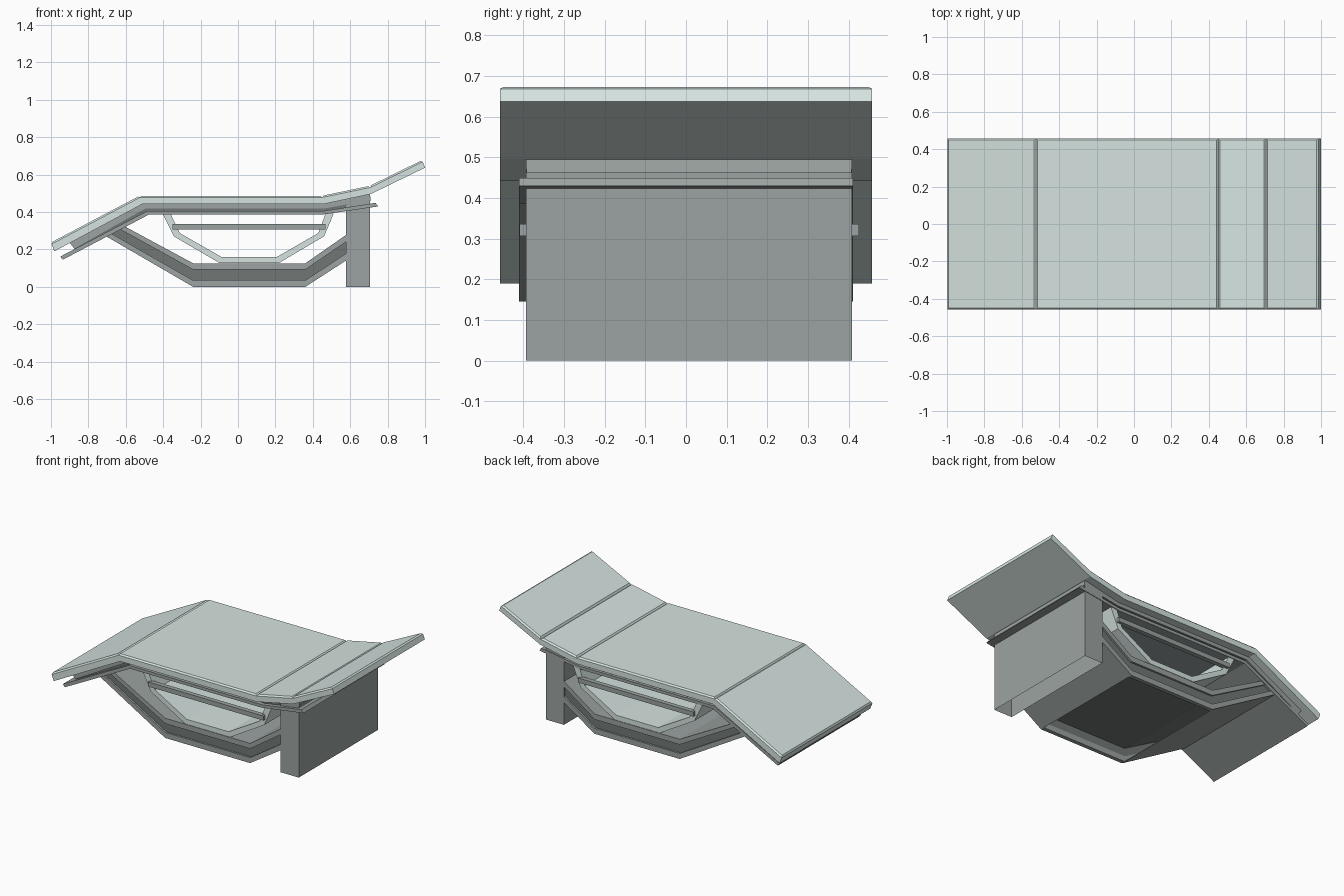
import bpy, bmesh

if "Cube" in bpy.data.objects:
    bpy.data.objects.remove(bpy.data.objects["Cube"])


def material(name, rgb):
    m = bpy.data.materials.new(name)
    m.diffuse_color = (*rgb, 1)
    m.use_nodes = True
    m.node_tree.nodes["Principled BSDF"].inputs["Base Color"].default_value = m.diffuse_color
    return m


PALE = material("pale_grey_green", (0.67, 0.775, 0.75))
GREY = material("mid_grey", (0.33, 0.37, 0.36))
DARK = material("dark_grey", (0.165, 0.187, 0.182))


def strip(name, lower, upper, y0, y1, mat, t0=0.0, t1=1.0, bevel=0.0):
    """Solid band between two (x, z) paths, taking fraction t0..t1 of the height."""
    bm = bmesh.new()
    secs = []
    for (xa, za), (xb, zb) in zip(lower, upper):
        def pt(y, t):
            return bm.verts.new((xa + (xb - xa) * t, y, za + (zb - za) * t))
        secs.append([pt(y0, t0), pt(y1, t0), pt(y1, t1), pt(y0, t1)])
    for a, b in zip(secs, secs[1:]):
        for i in range(4):
            j = (i + 1) % 4
            bm.faces.new((a[i], a[j], b[j], b[i]))
    bm.faces.new(secs[0])
    bm.faces.new(secs[-1])
    bmesh.ops.recalc_face_normals(bm, faces=bm.faces[:])
    if bevel:
        top = {v for s in secs for v in s[2:]}
        edges = [e for e in bm.edges if all(v in top for v in e.verts)]
        bmesh.ops.bevel(bm, geom=edges, offset=bevel, segments=1, affect='EDGES')
    me = bpy.data.meshes.new(name)
    bm.to_mesh(me)
    bm.free()
    me.materials.append(mat)
    ob = bpy.data.objects.new(name, me)
    bpy.context.collection.objects.link(ob)
    return ob


def box(name, x0, x1, y0, y1, z0, z1, mat):
    return strip(name, [(x0, z0), (x1, z0)], [(x0, z1), (x1, z1)], y0, y1, mat)


# Top slab: four panels with bevelled upper edges
SLAB_LO = [(-0.982, 0.19), (-0.512, 0.442), (0.455, 0.442), (0.71, 0.496), (1.0, 0.637)]
SLAB_UP = [(-1.0, 0.237), (-0.526, 0.487), (0.45, 0.487), (0.705, 0.54), (0.984, 0.677)]
for i, part in enumerate(("foot", "seat", "back", "head")):
    strip("slab_panel_" + part, SLAB_LO[i:i + 2], SLAB_UP[i:i + 2],
          -0.458, 0.458, PALE, bevel=0.009)

# Layers under the slab: upper layer, recessed groove, lower plate
strip("under_layer",
      [(-0.875, 0.205), (-0.495, 0.419), (0.46, 0.419), (0.71, 0.462)],
      [(-0.9, 0.236), (-0.512, 0.442), (0.455, 0.442), (0.705, 0.496)],
      -0.392, 0.407, GREY)
strip("under_groove",
      [(-0.87, 0.195), (-0.485, 0.404), (0.46, 0.404), (0.70, 0.438)],
      [(-0.875, 0.206), (-0.495, 0.419), (0.46, 0.419), (0.70, 0.46)],
      -0.385, 0.395, DARK)
strip("under_plate",
      [(-0.937, 0.145), (-0.475, 0.387), (0.455, 0.387), (0.75, 0.43)],
      [(-0.95, 0.162), (-0.485, 0.406), (0.46, 0.406), (0.735, 0.449)],
      -0.411, 0.411, GREY)

# Block leg, open at the bottom
leg = box("block_leg", 0.577, 0.705, -0.393, 0.408, 0, 0.495, GREY)
bm = bmesh.new()
bm.from_mesh(leg.data)
bmesh.ops.delete(bm, geom=[f for f in bm.faces if f.normal.z < -0.9], context='FACES')
bm.to_mesh(leg.data)
bm.free()

# Lower cradle: hollow shell with grooved rims, thin slopes and an open floor
LO = [(-0.705, 0.27), (-0.24, 0.0), (0.36, 0.0), (0.577, 0.14)]
UP = [(-0.6, 0.32), (-0.24, 0.126), (0.36, 0.126), (0.577, 0.277)]
strip("cradle_top_layer", LO, UP, -0.392, 0.407, GREY, 0.73, 1.0)
strip("cradle_ceiling", LO, UP, -0.375, 0.39, DARK, 0.70, 0.73)
for side, (ya, yb, ga, gb) in {"front": (-0.392, -0.367, -0.38, -0.37),
                               "back": (0.382, 0.407, 0.385, 0.395)}.items():
    strip("cradle_rim_" + side, LO, UP, ya, yb, GREY, 0.0, 0.28)
    strip("cradle_groove_" + side, LO, UP, ga, gb, DARK, 0.28, 0.73)
for side, i in (("left", 0), ("right", 2)):
    strip("cradle_slope_" + side, LO[i:i + 2], UP[i:i + 2], -0.367, 0.382, GREY, 0.0, 0.03)

# Pale inner trough
strip("inner_trough",
      [(-0.403, 0.39), (-0.343, 0.27), (-0.1, 0.128), (0.22, 0.128), (0.46, 0.27), (0.512, 0.392)],
      [(-0.36, 0.39), (-0.312, 0.288), (-0.088, 0.16), (0.208, 0.16), (0.43, 0.288), (0.468, 0.392)],
      -0.392, 0.407, PALE)

# Side rails across the trough opening
box("rail_front", -0.35, 0.467, -0.41, -0.38, 0.307, 0.336, GREY)
box("rail_back", -0.35, 0.467, 0.395, 0.425, 0.307, 0.336, GREY)
